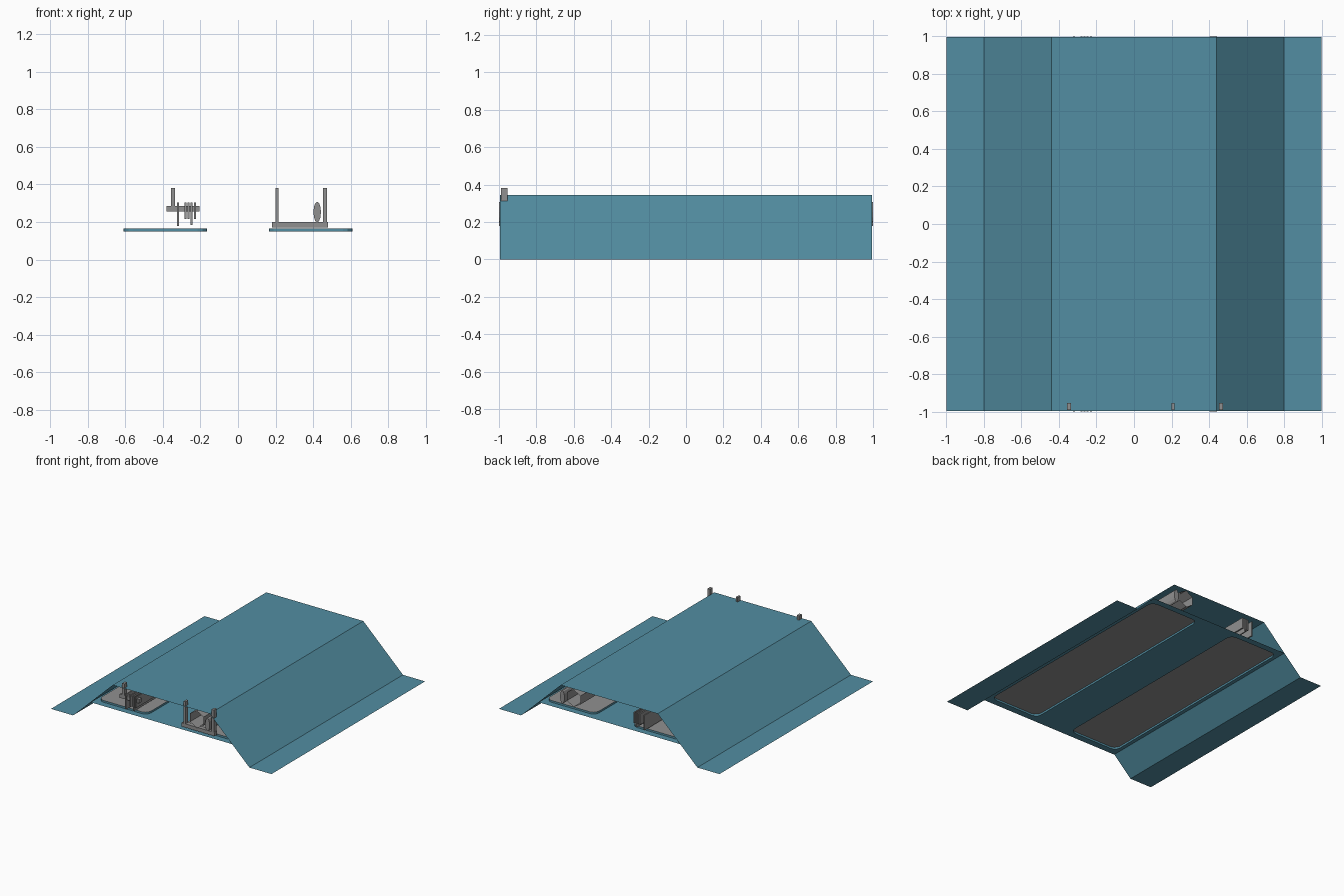
import bpy, bmesh, math
from mathutils import Vector

cube = bpy.data.objects.get("Cube")
if cube:
    bpy.data.objects.remove(cube, do_unlink=True)


def material(name, rgb):
    m = bpy.data.materials.new(name)
    m.use_nodes = True
    m.diffuse_color = (*rgb, 1)
    m.node_tree.nodes["Principled BSDF"].inputs["Base Color"].default_value = (*rgb, 1)
    return m


TEAL = material("teal", (0.085, 0.27, 0.36))
GREY = material("grey", (0.28, 0.28, 0.28))


def finish(bm, name, *mats):
    me = bpy.data.meshes.new(name)
    bm.to_mesh(me)
    bm.free()
    for m in mats:
        me.materials.append(m)
    ob = bpy.data.objects.new(name, me)
    bpy.context.collection.objects.link(ob)
    return ob


def box(name, x, y, z, mat=GREY):
    """Box from (low, high) ranges."""
    bm = bmesh.new()
    bmesh.ops.create_cube(bm, size=1)
    for v in bm.verts:
        v.co = Vector([(a + b) / 2 + c * (b - a) for (a, b), c in zip((x, y, z), v.co)])
    return finish(bm, name, mat)


def sweep(name, profile, mat, half=0.995, closed=False, capped=False):
    """Extrude an x-z profile along y."""
    bm = bmesh.new()
    front = [bm.verts.new((x, -half, z)) for x, z in profile]
    back = [bm.verts.new((x, half, z)) for x, z in profile]
    n = len(profile)
    for i in range(n if closed else n - 1):
        j = (i + 1) % n
        bm.faces.new((front[i], front[j], back[j], back[i]))
    if capped:
        bm.faces.new(front)
        bm.faces.new(back)
        bmesh.ops.recalc_face_normals(bm, faces=bm.faces)
    return finish(bm, name, mat)


def ellipse(cx, cz, rx, rz, n):
    return [(cx + rx * math.sin(math.tau * i / n), cz + rz * math.cos(math.tau * i / n))
            for i in range(n)]


def rounded_loop(cx, w, h, r, seg=3):
    """Counter-clockwise rounded rectangle around (cx, 0)."""
    pts = []
    for k, (sx, sy) in enumerate([(1, 1), (-1, 1), (-1, -1), (1, -1)]):
        for i in range(seg + 1):
            a = math.pi / 2 * (k + i / seg)
            pts.append((cx + sx * (w - r) + r * math.cos(a), sy * (h - r) + r * math.sin(a)))
    return pts


# Folded roof sheet with side flanges
sweep("roof_sheet", [(1, 0), (0.8, 0), (0.44, 0.345), (-0.44, 0.345), (-0.8, 0), (-1, 0)], TEAL)

# Floor sheet with two openings
FLOOR, PAD = 0.15, 0.165
bm = bmesh.new()
outline = [(0.64, 0.995), (-0.64, 0.995), (-0.64, -0.995), (0.64, -0.995)]
pads = [rounded_loop(s * 0.387, 0.222, 0.94, 0.05) for s in (-1, 1)]
edges = []
for loop in [outline] + pads:
    vs = [bm.verts.new((x, y, FLOOR)) for x, y in loop]
    edges += [bm.edges.new((vs[i - 1], vs[i])) for i in range(len(vs))]
bmesh.ops.triangle_fill(bm, use_beauty=True, use_dissolve=False, edges=edges, normal=(0, 0, 1))
finish(bm, "floor_sheet", TEAL)

# Raised pads: teal rims, grey tops, open below
for name, loop in zip(("right_pad", "left_pad"), pads):
    bm = bmesh.new()
    low = [bm.verts.new((x, y, FLOOR)) for x, y in loop]
    top = [bm.verts.new((x, y, PAD)) for x, y in loop]
    for i in range(len(loop)):
        bm.faces.new((low[i - 1], low[i], top[i], top[i - 1]))
    bm.faces.new(top).material_index = 1
    finish(bm, name, TEAL, GREY)

# Left bracket: base bar and two posts
FRONT = (-0.99, -0.955)
box("left_bracket_base", (0.18, 0.48), FRONT, (0.17, 0.2))
box("left_bracket_inner_post", (0.2, 0.217), FRONT, (0.2, 0.382))
box("left_bracket_outer_post", (0.452, 0.474), FRONT, (0.2, 0.382))

# Hexagonal tube and narrow rail beside it
sweep("hex_tube", ellipse(0.323, 0.267, 0.07, 0.07, 6), GREY, closed=True)
sweep("narrow_rail", ellipse(0.422, 0.253, 0.02, 0.055, 12), GREY, 1.0, True, True)

# Right bracket: block and post
box("right_bracket_block", (-0.38, -0.205), FRONT, (0.255, 0.285))
box("right_bracket_post", (-0.357, -0.336), FRONT, (0.285, 0.38))

# Long thin blades through the block
for i, (x, low) in enumerate([(-0.32, 0.18), (-0.28, 0.215), (-0.264, 0.215),
                              (-0.248, 0.185), (-0.23, 0.215)]):
    box(f"blade_{i + 1}", (x - 0.005, x + 0.005), (-1, 1), (low, 0.303))
